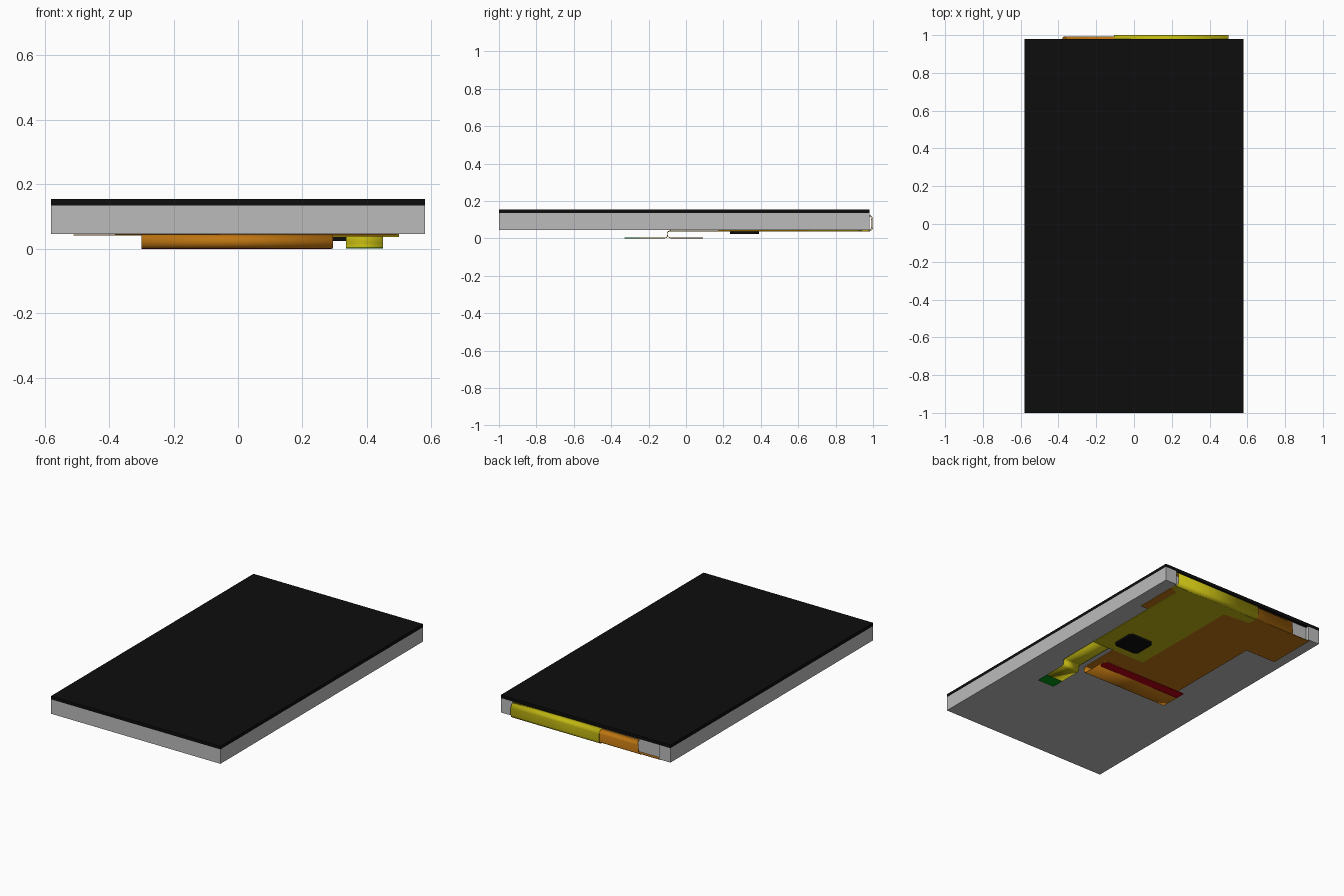
import bpy
import math

cube = bpy.data.objects.get("Cube")
if cube:
    bpy.data.objects.remove(cube, do_unlink=True)


def material(name, color):
    mat = bpy.data.materials.new(name)
    mat.use_nodes = True
    mat.diffuse_color = (*color, 1)
    mat.node_tree.nodes["Principled BSDF"].inputs["Base Color"].default_value = (*color, 1)
    return mat


black = material("black", (0.004, 0.004, 0.004))
grey = material("light grey", (0.5, 0.5, 0.5))
orange = material("orange film", (0.52, 0.18, 0.006))
yellow = material("yellow film", (0.53, 0.47, 0.006))
red = material("red", (0.5, 0.0, 0.006))
green = material("green", (0.0, 0.3, 0.006))


def add_object(name, verts, faces, mat):
    mesh = bpy.data.meshes.new(name)
    mesh.from_pydata(verts, [], faces)
    mesh.materials.append(mat)
    obj = bpy.data.objects.new(name, mesh)
    bpy.context.collection.objects.link(obj)
    return obj


def prism(name, outline, z0, z1, mat):
    """Counter-clockwise outline extruded upwards."""
    n = len(outline)
    verts = [(x, y, z) for z in (z0, z1) for x, y in outline]
    faces = [tuple(reversed(range(n))), tuple(range(n, 2 * n))]
    faces += [(i, (i + 1) % n, n + (i + 1) % n, n + i) for i in range(n)]
    return add_object(name, verts, faces, mat)


def box(name, x0, x1, y0, y1, z0, z1, mat):
    return prism(name, [(x0, y0), (x1, y0), (x1, y1), (x0, y1)], z0, z1, mat)


def ribbon(name, path, x0, x1, thick, mat, taper=0):
    """Thin film swept across x along a (y, z) path."""
    n = len(path)
    verts = [(x0 + taper * i / (n - 1), y, z) for i, (y, z) in enumerate(path)]
    verts += [(x1, y, z) for y, z in path]
    faces = [(i, i + 1, n + i + 1, n + i) for i in range(n - 1)]
    obj = add_object(name, verts, faces, mat)
    obj.data.shade_smooth()
    obj.data.set_sharp_from_angle(angle=math.radians(40))
    mod = obj.modifiers.new("thickness", "SOLIDIFY")
    mod.thickness = thick
    mod.offset = 0
    return obj


def arc(cy, cz, r, start, end, steps=6):
    angles = [math.radians(start + (end - start) * i / steps) for i in range(steps + 1)]
    return [(cy + r * math.cos(a), cz + r * math.sin(a)) for a in angles]


# Panel: grey body with a shallow notch at the back, black cover on top
W, FRONT, BACK, NOTCH = 0.58, -1.0, 0.98, 0.5
prism("panel_body", [(-W, FRONT), (W, FRONT), (W, BACK), (NOTCH, BACK), (NOTCH, 0.96),
                     (-NOTCH, 0.96), (-NOTCH, BACK), (-W, BACK)], 0.046, 0.135, grey)
box("cover_glass", -W, W, FRONT, BACK, 0.135, 0.155, black)

# Orange film: wide rear part narrowing towards the front
prism("orange_sheet", [(-0.3, -0.08), (0.295, -0.08), (0.295, 0.66), (0.5, 0.66), (0.5, 0.975),
                       (-0.51, 0.975), (-0.51, 0.66), (-0.3, 0.66)], 0.041, 0.045, orange)

# Orange front fold, doubling back underneath, with a red contact strip
fold = arc(-0.08, 0.0225, 0.0205, 90, 270, 10) + [(0.09, 0.002)]
ribbon("orange_fold", fold, -0.3, 0.295, 0.003, orange)
prism("red_strip", [(-0.3, 0.03), (0.275, 0.03), (0.29, 0.045), (0.29, 0.075),
                    (0.275, 0.09), (-0.3, 0.09)], 0.0, 0.005, red)

# Yellow film below the orange one, flaring out at the back
prism("yellow_sheet", [(0.075, 0.17), (0.45, 0.17), (0.45, 0.92), (0.5, 0.94), (0.5, 0.975),
                       (-0.105, 0.975), (-0.105, 0.92), (0.075, 0.9)], 0.037, 0.041, yellow)

# Yellow tail stepping down to a green tip
step = [(0.17, 0.039)] + arc(-0.085, 0.024, 0.015, 90, 165) + arc(-0.114, 0.017, 0.015, 0, -90)
ribbon("yellow_tail", step + [(-0.25, 0.002)], 0.335, 0.45, 0.003, yellow)
box("green_tip", 0.335, 0.45, -0.33, -0.25, 0.0005, 0.0035, green)


# Both films curl up round the back edge
def curl(low, high, out, r):
    return ([(0.96, low)] + arc(out - r, low + r, r, -90, 0)
            + arc(out - r, high - r, r, 0, 90) + [(0.96, high)])


ribbon("orange_curl", curl(0.043, 0.12, 0.992, 0.018), -0.385, 0.49, 0.003, orange, 0.03)
ribbon("yellow_curl", curl(0.039, 0.124, 0.998, 0.021), -0.105, 0.5, 0.003, yellow)

# Driver chip with clipped corners
c = 0.015
x0, x1, y0, y1 = 0.18, 0.35, 0.235, 0.39
prism("driver_chip", [(x0 + c, y0), (x1 - c, y0), (x1, y0 + c), (x1, y1 - c),
                      (x1 - c, y1), (x0 + c, y1), (x0, y1 - c), (x0, y0 + c)], 0.024, 0.037, black)
